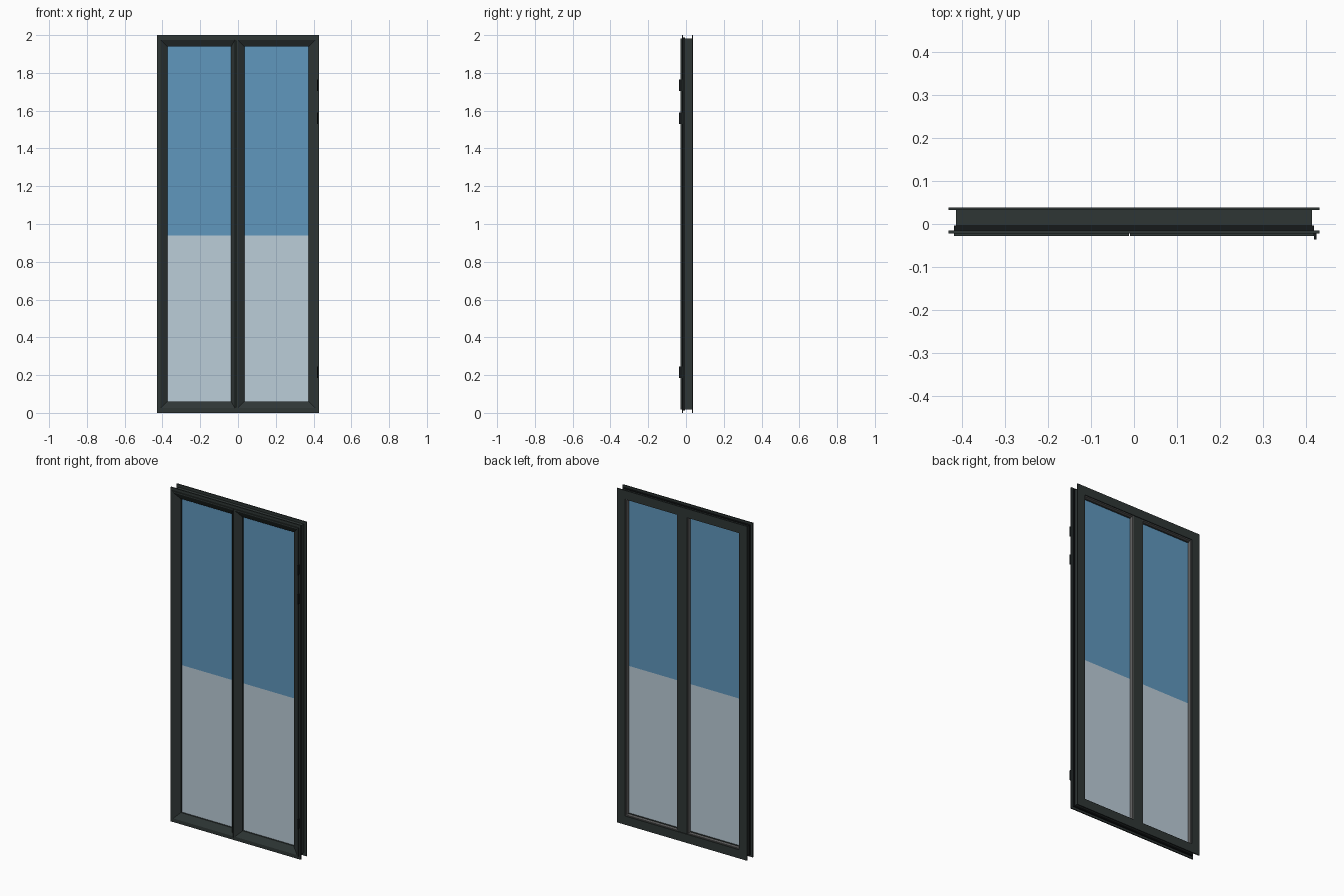
import bpy
import bmesh

cube = bpy.data.objects.get("Cube")
if cube:
    bpy.data.objects.remove(cube, do_unlink=True)


def material(name, r, g, b):
    m = bpy.data.materials.new(name)
    m.use_nodes = True
    m.diffuse_color = (r, g, b, 1)
    bsdf = m.node_tree.nodes["Principled BSDF"]
    bsdf.inputs["Base Color"].default_value = (r, g, b, 1)
    bsdf.inputs["Roughness"].default_value = 0.6
    return m


FRAME = material("dark green grey", 0.028, 0.037, 0.036)
BLACK = material("black rubber", 0.008, 0.010, 0.011)
GREY = material("grey bead", 0.13, 0.13, 0.13)
BLUE = material("blue glass", 0.115, 0.31, 0.51)
PALE = material("pale glass", 0.50, 0.61, 0.69)


def finish(bm, name, mat):
    bmesh.ops.recalc_face_normals(bm, faces=bm.faces)
    mesh = bpy.data.meshes.new(name)
    bm.to_mesh(mesh)
    bm.free()
    mesh.materials.append(mat)
    ob = bpy.data.objects.new(name, mesh)
    bpy.context.collection.objects.link(ob)
    return ob


def box(name, x, y, z, mat):
    """Box from (min, max) pairs."""
    bm = bmesh.new()
    bmesh.ops.create_cube(bm, size=1)
    for v in bm.verts:
        for i, (lo, hi) in enumerate((x, y, z)):
            v.co[i] = hi if v.co[i] > 0 else lo
    return finish(bm, name, mat)


def ring(name, x, z, profile, mat, left=1.0, right=1.0):
    """Mitred rectangular frame; profile is a closed loop of (inset, y)."""
    bm = bmesh.new()
    loops = []
    for d, y in profile:
        x0, x1 = x[0] + d * left, x[1] - d * right
        z0, z1 = z[0] + d, z[1] - d
        loops.append([bm.verts.new((a, y, b)) for a, b in
                      ((x0, z0), (x1, z0), (x1, z1), (x0, z1))])
    for i, a in enumerate(loops):
        b = loops[(i + 1) % len(loops)]
        for k in range(4):
            n = (k + 1) % 4
            bm.faces.new((a[k], a[n], b[n], b[k]))
    return finish(bm, name, mat)


# Fixed outer frame with a flange on both faces
ring("outer_frame", (-0.43, 0.43), (0, 2),
     [(0, 0.038), (0, 0.032), (0.017, 0.032), (0.017, -0.015), (0, -0.015),
      (0, -0.022), (0.03, -0.022), (0.03, 0.0), (0.052, 0.0), (0.052, 0.038)], FRAME)
ring("frame_seal", (-0.418, 0.418), (0.012, 1.988),
     [(0, -0.015), (0, -0.004), (0.01, -0.004), (0.01, -0.015)], BLACK)

# Middle post seen from the back
box("middle_post", (-0.032, 0.032), (0.0, 0.034), (0.045, 1.955), FRAME)

# Two sashes with sloping faces
SASH = [(0, -0.021), (0, -0.028), (0.008, -0.028), (0.042, -0.008),
        (0.044, -0.006), (0.044, 0.012), (0.014, 0.012), (0.014, -0.021)]
HEIGHT = (0.017, 1.983)
ring("right_sash", (-0.418, -0.012), HEIGHT, SASH, FRAME, right=0.55)
ring("left_sash", (-0.009, 0.418), HEIGHT, SASH, FRAME)

# Panes in two colours, with a bead on the back
SPLIT = 0.94
for side, x in (("right", (-0.376, -0.034)), ("left", (0.033, 0.376))):
    box(side + "_lower_glass", x, (0.003, 0.008), (0.058, SPLIT), PALE)
    box(side + "_upper_glass", x, (0.003, 0.008), (SPLIT, 1.942), BLUE)
    ring(side + "_glass_bead", (x[0] - 0.004, x[1] + 0.004), (0.05, 1.95),
         [(0, 0.008), (0, 0.032), (0.007, 0.032), (0.007, 0.008)], GREY)

# Hinge knuckles on one edge
for i, z in enumerate((0.215, 1.56, 1.735)):
    box(f"hinge_{i + 1}", (0.418, 0.423), (-0.036, -0.02), (z - 0.03, z + 0.03), BLACK)
